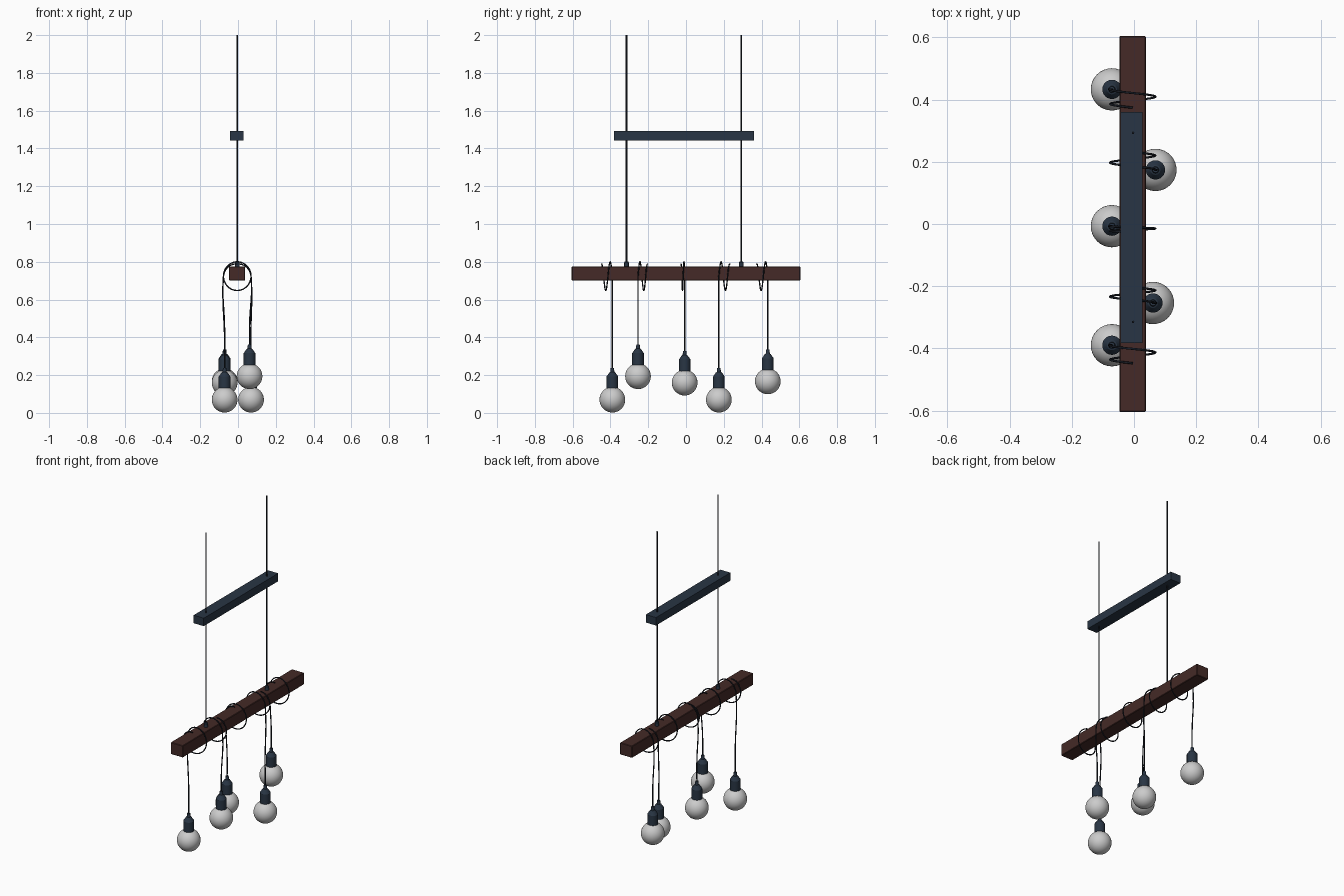
import bpy, bmesh
from math import pi, sin, cos

if "Cube" in bpy.data.objects:
    bpy.data.objects.remove(bpy.data.objects["Cube"])


def material(name, rgb):
    m = bpy.data.materials.new(name)
    m.diffuse_color = (*rgb, 1)
    m.use_nodes = True
    m.node_tree.nodes["Principled BSDF"].inputs["Base Color"].default_value = m.diffuse_color
    return m


WOOD = material("dark_wood", (0.058, 0.023, 0.02))
METAL = material("dark_metal", (0.022, 0.036, 0.058))
CABLE = material("cable_black", (0.010, 0.013, 0.020))


def finish(name, bm, mat=None, smooth=False):
    me = bpy.data.meshes.new(name)
    bmesh.ops.recalc_face_normals(bm, faces=bm.faces)
    bm.to_mesh(me)
    bm.free()
    ob = bpy.data.objects.new(name, me)
    bpy.context.collection.objects.link(ob)
    if mat:
        me.materials.append(mat)
    if smooth:
        bpy.ops.object.select_all(action='DESELECT')
        ob.select_set(True)
        bpy.context.view_layer.objects.active = ob
        bpy.ops.object.shade_smooth_by_angle()
    return ob


def box(name, lo, hi, mat, bevel=0.0):
    bm = bmesh.new()
    bmesh.ops.create_cube(bm, size=1)
    for v in bm.verts:
        v.co = [(a + b) / 2 + c * (b - a) for a, b, c in zip(lo, hi, v.co)]
    if bevel:
        bmesh.ops.bevel(bm, geom=bm.edges[:], offset=bevel, segments=1, affect='EDGES')
    return finish(name, bm, mat)


def lathe(name, profile, loc, mat, sides=24):
    """Closed solid turned about z from (radius, height) pairs."""
    bm = bmesh.new()
    rings = [[bm.verts.new((loc[0] + r * cos(2 * pi * i / sides),
                            loc[1] + r * sin(2 * pi * i / sides), loc[2] + z))
              for i in range(sides)] for r, z in profile]
    for a, b in zip(rings, rings[1:]):
        for i in range(sides):
            j = (i + 1) % sides
            bm.faces.new((a[i], a[j], b[j], b[i]))
    bm.faces.new(rings[0])
    bm.faces.new(rings[-1])
    return finish(name, bm, mat, smooth=True)


def tube(name, pts, radius, mat):
    cu = bpy.data.curves.new(name, 'CURVE')
    cu.dimensions = '3D'
    cu.bevel_depth = radius
    cu.bevel_resolution = 2
    cu.use_fill_caps = True
    sp = cu.splines.new('POLY')
    sp.points.add(len(pts) - 1)
    for p, co in zip(sp.points, pts):
        p.co = (*co, 1)
    cu.materials.append(mat)
    ob = bpy.data.objects.new(name, cu)
    bpy.context.collection.objects.link(ob)
    bpy.ops.object.select_all(action='DESELECT')
    ob.select_set(True)
    bpy.context.view_layer.objects.active = ob
    bpy.ops.object.convert(target='MESH')


# Wooden beam and upper mounting bar
box("wood_beam", (-0.047, -0.605, 0.70), (0.038, 0.605, 0.775), WOOD, 0.003)
box("mounting_bar", (-0.043, -0.382, 1.443), (0.028, 0.361, 1.493), METAL)

# Suspension rods with ferrules on the beam
for i, y in enumerate((-0.315, 0.293)):
    lathe(f"rod_{i}", [(0.004, 0.77), (0.004, 2.0)], (-0.003, y, 0), CABLE, 12)
    lathe(f"rod_ferrule_{i}", [(0.012, 0.77), (0.012, 0.797), (0.009, 0.801)],
          (-0.003, y, 0), METAL, 16)

# Pendants: bulb x, y, z and the y where the cable starts wrapping
PENDANTS = [(-0.071, -0.390, 0.070, -0.448),
            (0.061, -0.254, 0.194, -0.203),
            (-0.071, -0.007, 0.160, -0.026),
            (0.069, 0.174, 0.070, 0.232),
            (-0.071, 0.433, 0.167, 0.374)]
SOCKET = [(0.026, 0.05), (0.031, 0.056), (0.031, 0.122), (0.016, 0.144),
          (0.011, 0.146), (0.009, 0.168)]

for n, (x, y, z, y0) in enumerate(PENDANTS):
    bm = bmesh.new()
    bmesh.ops.create_uvsphere(bm, u_segments=32, v_segments=20, radius=0.068)
    bmesh.ops.translate(bm, verts=bm.verts, vec=(x, y, z))
    finish(f"bulb_{n}", bm, smooth=True)
    lathe(f"socket_{n}", SOCKET, (x, y, z), METAL)

    # Cable: one and a quarter turns round the beam, then a slack drop
    side = 1 if x > 0 else -1
    steps = 60
    pts = []
    for k in range(steps + 1):
        t = k / steps
        a = pi / 2 - t * 2.5 * pi
        r = 0.073 - 0.012 * max(0, 1 - 5 * t)
        pts.append((-0.004 + side * r * cos(a), y0 + (y - y0) * t,
                    0.724 + (r + 0.003) * sin(a)))
    x1, z1, z2 = pts[-1][0], pts[-1][2], z + 0.16
    for k in range(1, 21):
        t = k / 20
        s = t * t * (3 - 2 * t)
        wave = side * 0.005 * sin(2 * pi * t) * (1 - t)
        pts.append((x1 + (x - x1) * s + wave, y, z1 + (z2 - z1) * t))
    tube(f"cable_{n}", pts, 0.0035, CABLE)
